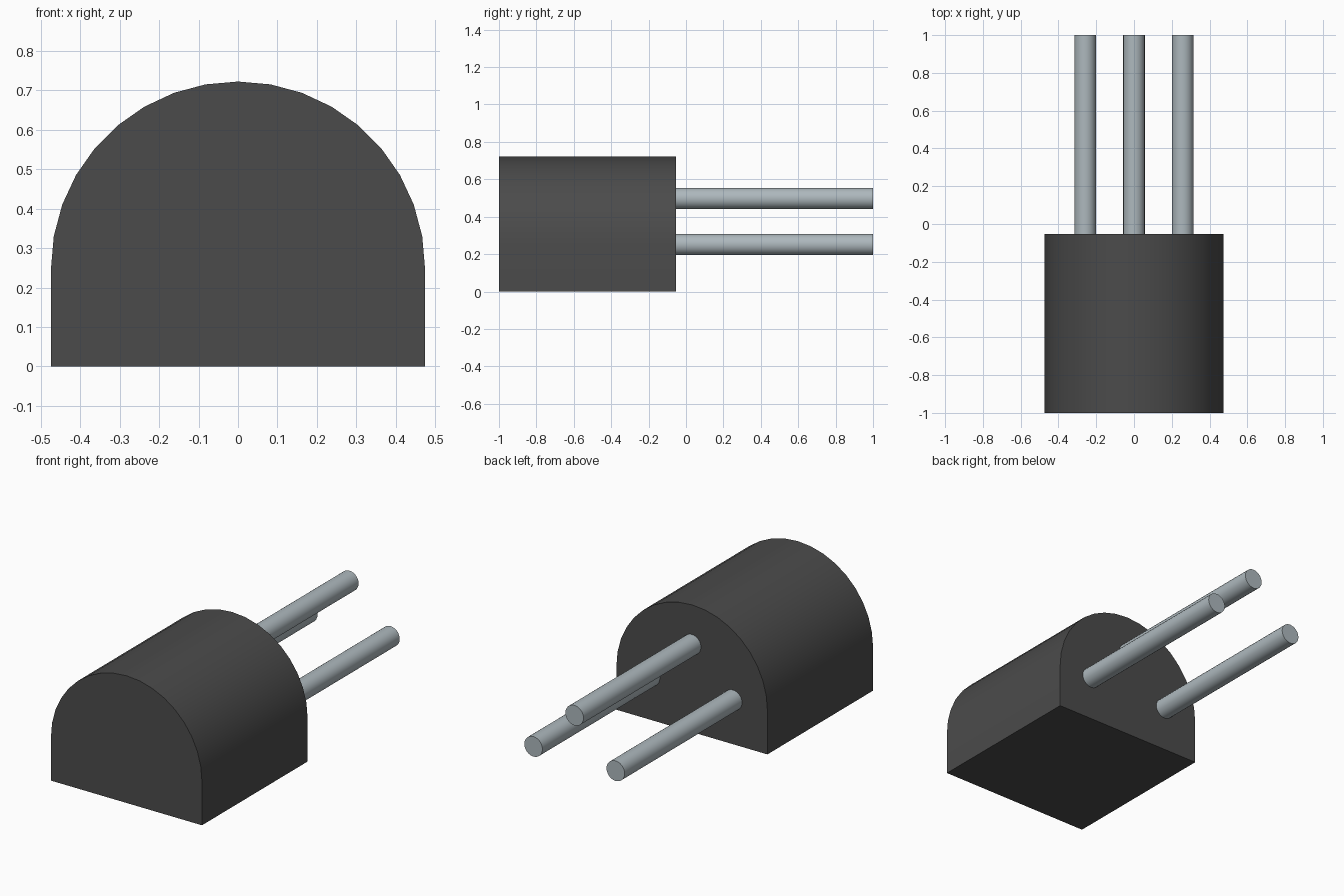
import bpy, bmesh, math
from mathutils import Matrix

cube = bpy.data.objects.get("Cube")
if cube:
    bpy.data.objects.remove(cube, do_unlink=True)


def material(name, rgb):
    mat = bpy.data.materials.new(name)
    mat.use_nodes = True
    mat.diffuse_color = (*rgb, 1)
    mat.node_tree.nodes["Principled BSDF"].inputs["Base Color"].default_value = (*rgb, 1)
    return mat


def add_object(name, bm, mat):
    bmesh.ops.recalc_face_normals(bm, faces=bm.faces)
    mesh = bpy.data.meshes.new(name)
    bm.to_mesh(mesh)
    bm.free()
    mesh.materials.append(mat)
    obj = bpy.data.objects.new(name, mesh)
    bpy.context.collection.objects.link(obj)
    bpy.ops.object.select_all(action='DESELECT')
    obj.select_set(True)
    bpy.context.view_layer.objects.active = obj
    bpy.ops.object.shade_smooth_by_angle(angle=math.radians(35))
    return obj


black = material("black plastic", (0.07, 0.07, 0.07))
metal = material("tinned metal", (0.42, 0.48, 0.51))

RADIUS = 0.474      # body arch radius
AXIS_Z = 0.248      # height of the arch centre
FRONT, BACK, TIP = -1.0, -0.053, 1.0

# Body: flat-bottomed arch profile extruded from front to back
profile = [(-RADIUS, 0), (RADIUS, 0)]
profile += [(RADIUS * math.cos(math.radians(a)), AXIS_Z + RADIUS * math.sin(math.radians(a)))
            for a in range(0, 181, 10)]
bm = bmesh.new()
face = bm.faces.new([bm.verts.new((x, FRONT, z)) for x, z in profile])
ext = bmesh.ops.extrude_face_region(bm, geom=[face], use_keep_orig=True)
bmesh.ops.translate(bm, vec=(0, BACK - FRONT, 0),
                    verts=[g for g in ext["geom"] if isinstance(g, bmesh.types.BMVert)])
add_object("body", bm, black)

# Legs: three round pins in a triangle, slightly sunk into the body
LEG_RADIUS, SUNK = 0.057, 0.01
for name, x, z in (("left_leg", 0.258, 0.251), ("middle_leg", 0, 0.497), ("right_leg", -0.258, 0.251)):
    start = BACK - SUNK
    bm = bmesh.new()
    bmesh.ops.create_cone(bm, cap_ends=True, segments=24, radius1=LEG_RADIUS,
                          radius2=LEG_RADIUS, depth=TIP - start,
                          matrix=Matrix.Translation((x, (start + TIP) / 2, z))
                          @ Matrix.Rotation(math.pi / 2, 4, 'X'))
    add_object(name, bm, metal)
